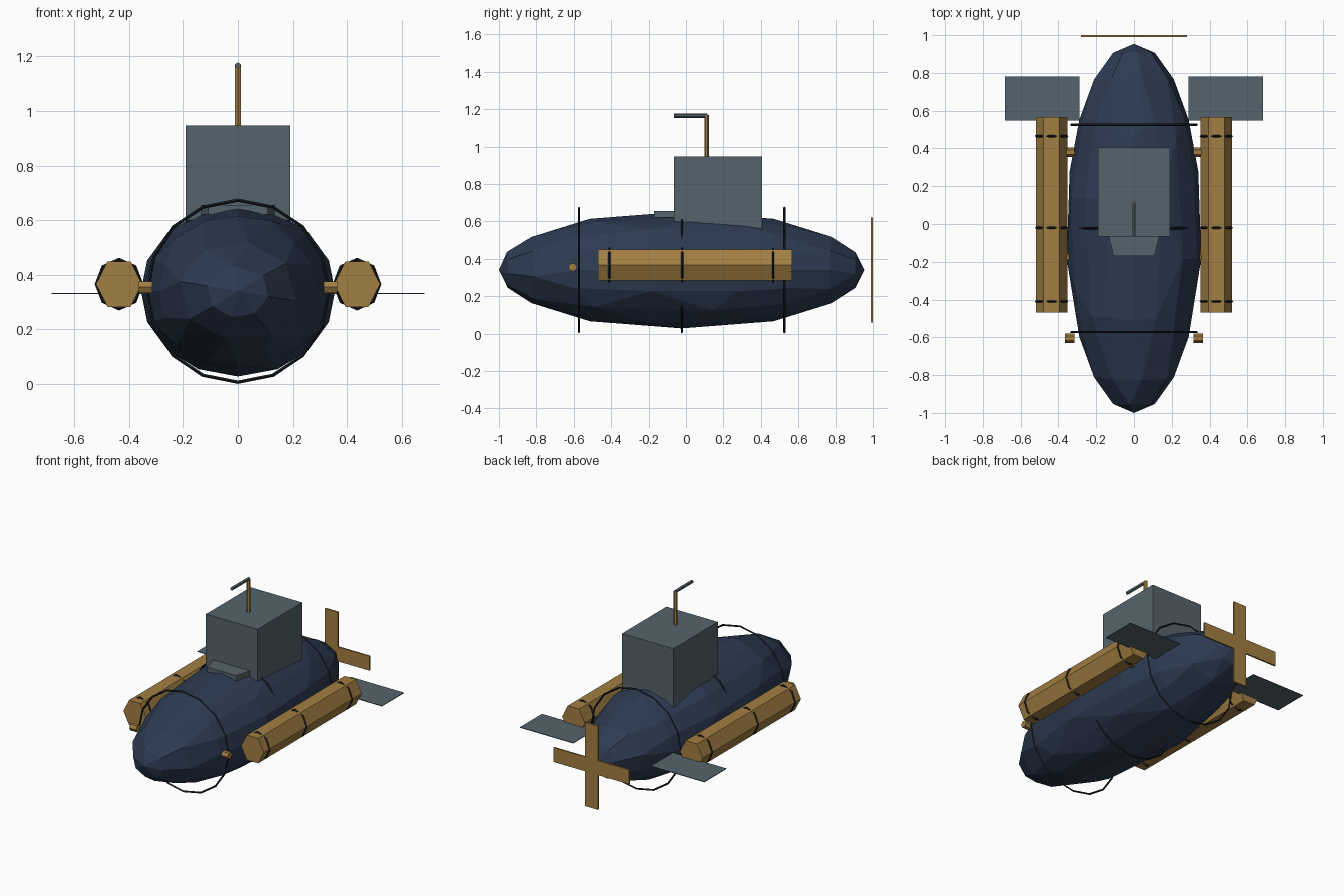
import bpy, bmesh
from math import pi
from mathutils import Matrix, Vector

if "Cube" in bpy.data.objects:
    bpy.data.objects.remove(bpy.data.objects["Cube"])


def material(name, rgb):
    m = bpy.data.materials.new(name)
    m.diffuse_color = (*rgb, 1)
    m.use_nodes = True
    m.node_tree.nodes["Principled BSDF"].inputs["Base Color"].default_value = m.diffuse_color
    return m


NAVY = material("navy", (0.026, 0.044, 0.085))
BRASS = material("brass", (0.36, 0.21, 0.055))
SLATE = material("slate", (0.09, 0.127, 0.15))
DARK = material("dark_band", (0.01, 0.014, 0.02))
TO_Y = Matrix.Rotation(pi / 2, 4, 'X')
TO_X = Matrix.Rotation(pi / 2, 4, 'Y')


def finish(bm, name, mat):
    bmesh.ops.recalc_face_normals(bm, faces=bm.faces)
    me = bpy.data.meshes.new(name)
    bm.to_mesh(me)
    bm.free()
    me.materials.append(mat)
    ob = bpy.data.objects.new(name, me)
    bpy.context.collection.objects.link(ob)
    return ob


def box(name, lo, hi, mat):
    bm = bmesh.new()
    bmesh.ops.create_cube(bm, size=1)
    lo, hi = Vector(lo), Vector(hi)
    for v in bm.verts:
        v.co = (lo + hi) / 2 + v.co * (hi - lo)
    return finish(bm, name, mat)


def rod(name, centre, length, rx, rz, sides, mat, rot=Matrix()):
    bm = bmesh.new()
    bmesh.ops.create_cone(bm, cap_ends=True, segments=sides, radius1=1, radius2=1, depth=length)
    m = Matrix.Translation(centre) @ rot @ Matrix.Diagonal((rx, rz, 1, 1))
    bmesh.ops.transform(bm, matrix=m, verts=bm.verts)
    return finish(bm, name, mat)


def ring(name, centre, rx, rz, sides, minor):
    bpy.ops.mesh.primitive_torus_add(major_segments=sides, minor_segments=4,
                                     major_radius=1, minor_radius=minor / rx)
    ob = bpy.context.object
    ob.name = name
    ob.data.transform(Matrix.Translation(centre) @ TO_Y @ Matrix.Diagonal((rx, rz, rx, 1)))
    ob.data.materials.append(DARK)
    return ob


# faceted hull
bm = bmesh.new()
bmesh.ops.create_uvsphere(bm, u_segments=16, v_segments=10, radius=1)
m = Matrix.Translation((0, -0.023, 0.34)) @ Matrix.Diagonal((0.358, 0.977, 0.312, 1)) @ TO_Y
bmesh.ops.transform(bm, matrix=m, verts=bm.verts)
hull = finish(bm, "hull", NAVY)
hull.modifiers.new("facets", 'DECIMATE').ratio = 0.6

# hull hoops
for y in (-0.572, -0.022, 0.525):
    ring("hull_hoop", (0, y, 0.34), 0.333, 0.333, 16, 0.006)

# conning tower with sloping underside, and the step in front of it
tower = box("conning_tower", (-0.19, -0.065, 0.6), (0.19, 0.405, 0.947), SLATE)
for v in tower.data.vertices:
    if v.co.z < 0.7 and v.co.y > 0:
        v.co.z = 0.545
step = box("tower_step", (-0.135, -0.17, 0.62), (0.135, -0.06, 0.655), SLATE)
for v in step.data.vertices:
    if v.co.y < -0.1:
        v.co.x *= 0.8

# periscope
rod("periscope_tube", (0, 0.11, 1.055), 0.23, 0.012, 0.012, 6, BRASS)
rod("periscope_head", (0, 0.025, 1.166), 0.18, 0.01, 0.012, 6, SLATE, TO_Y)

# parts on both sides
for s, side in ((-1, "left"), (1, "right")):
    rod(side + "_tank", (s * 0.436, 0.048, 0.366), 1.035, 0.096, 0.084, 6, BRASS,
        TO_Y @ Matrix.Rotation(pi / 2, 4, 'Z'))
    for y in (-0.41, -0.02, 0.465):
        ring(side + "_tank_band", (s * 0.436, y, 0.366), 0.083, 0.09, 8, 0.006)
    for y in (-0.175, 0.38):
        rod(side + "_bracket", (s * 0.345, y, 0.355), 0.06, 0.024, 0.024, 6, BRASS, TO_X)
    rod(side + "_lamp", (s * 0.34, -0.605, 0.355), 0.05, 0.024, 0.024, 6, BRASS, TO_X)
    box(side + "_fin", (s * 0.485 - 0.197, 0.547, 0.329), (s * 0.485 + 0.197, 0.78, 0.333), SLATE)

# propeller blades
for s in (-1, 1):
    box("propeller_side_blade", (s * 0.14 - 0.14, 0.989, 0.292), (s * 0.14 + 0.14, 1.0, 0.388), BRASS)
    z = 0.34 + s * 0.164
    box("propeller_upright_blade", (-0.048, 0.989, z - 0.116), (0.048, 1.0, z + 0.116), BRASS)
